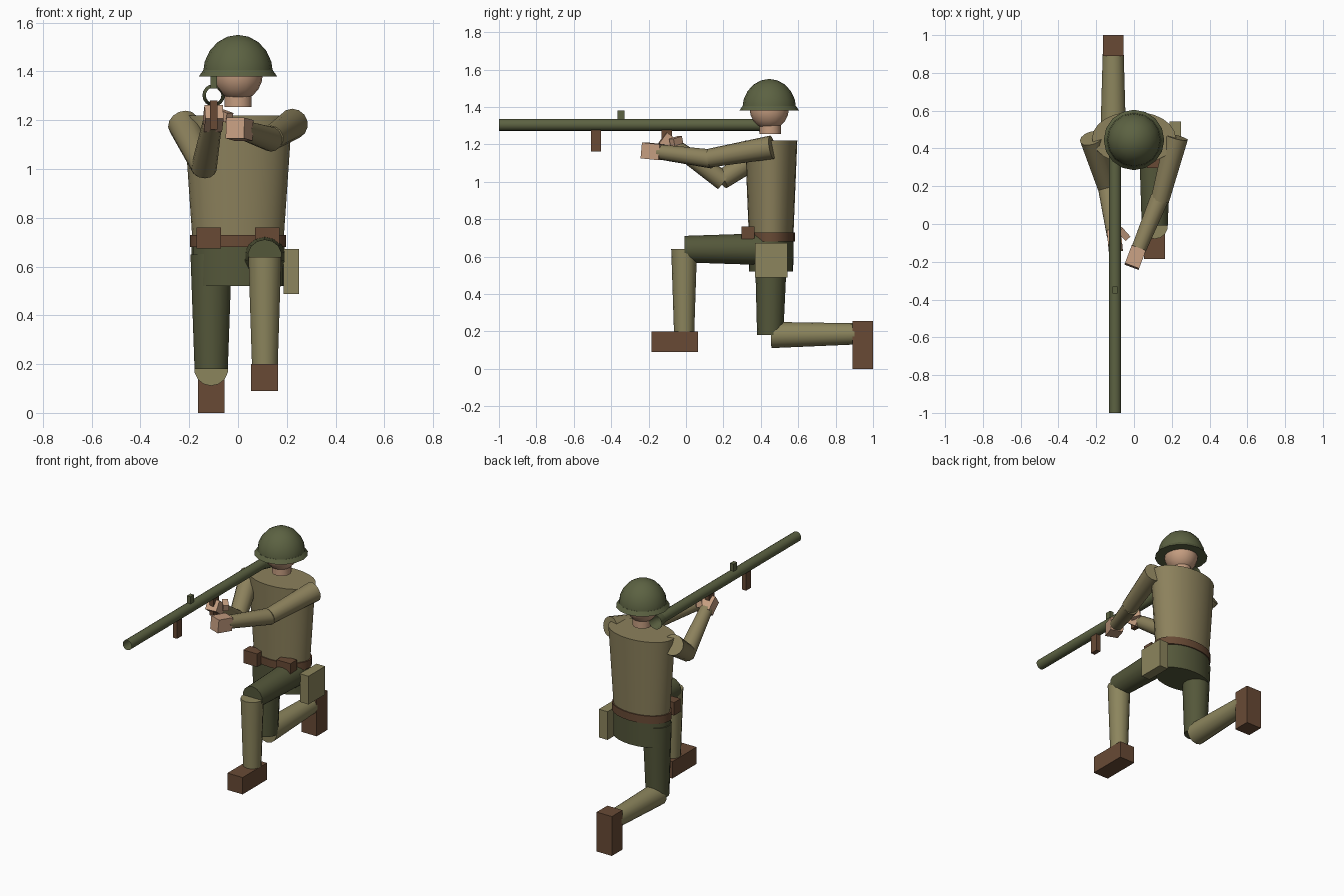
import bpy, bmesh, math
from mathutils import Vector, Matrix

if "Cube" in bpy.data.objects:
    bpy.data.objects.remove(bpy.data.objects["Cube"])


def material(name, r, g, b):
    m = bpy.data.materials.new(name)
    lin = [((c / 255 + 0.055) / 1.055) ** 2.4 for c in (r, g, b)]
    m.diffuse_color = (*lin, 1)
    m.use_nodes = True
    m.node_tree.nodes["Principled BSDF"].inputs["Base Color"].default_value = m.diffuse_color
    return m


KHAKI = material("khaki cloth", 140, 129, 92)
OLIVE = material("dark olive trousers", 84, 87, 58)
GREEN = material("helmet green", 92, 98, 66)
BROWN = material("brown leather", 104, 74, 53)
SKIN = material("skin", 198, 158, 129)
CANVAS = material("canvas", 140, 133, 93)


def finish(name, bm, mat):
    bmesh.ops.recalc_face_normals(bm, faces=bm.faces[:])
    me = bpy.data.meshes.new(name)
    bm.to_mesh(me)
    bm.free()
    me.materials.append(mat)
    ob = bpy.data.objects.new(name, me)
    bpy.context.collection.objects.link(ob)
    bpy.ops.object.select_all(action='DESELECT')
    ob.select_set(True)
    bpy.context.view_layer.objects.active = ob
    bpy.ops.object.shade_smooth_by_angle(angle=math.radians(40))
    return ob


def limb(name, a, b, ra, rb, mat, sides=14, caps=True):
    """Tapered cylinder from point a to point b."""
    a, b = Vector(a), Vector(b)
    d = b - a
    rot = d.to_track_quat('Z', 'Y').to_matrix().to_4x4()
    bm = bmesh.new()
    bmesh.ops.create_cone(bm, cap_ends=caps, segments=sides, radius1=ra, radius2=rb,
                          depth=d.length, matrix=Matrix.Translation((a + b) / 2) @ rot)
    return finish(name, bm, mat)


def oval(name, y, z0, z1, r0, r1, mat, sides=24):
    """Upright oval drum; r0 and r1 are (x, y) radii at bottom and top."""
    bm = bmesh.new()
    rings = []
    for z, (rx, ry) in ((z0, r0), (z1, r1)):
        rings.append([bm.verts.new((rx * math.cos(t), y + ry * math.sin(t), z))
                      for t in (2 * math.pi * i / sides for i in range(sides))])
    for i in range(sides):
        j = (i + 1) % sides
        bm.faces.new((rings[0][i], rings[0][j], rings[1][j], rings[1][i]))
    bm.faces.new(rings[0][::-1])
    bm.faces.new(rings[1])
    return finish(name, bm, mat)


def box(name, lo, hi, mat):
    lo, hi = Vector(lo), Vector(hi)
    bm = bmesh.new()
    bmesh.ops.create_cube(bm, size=1, matrix=Matrix.Translation((lo + hi) / 2)
                          @ Matrix.Diagonal((*(hi - lo), 1)))
    return finish(name, bm, mat)


def hand(name, a, b, w, h):
    """Box continuing a forearm from a to b."""
    a, b = Vector(a), Vector(b)
    d = b - a
    rot = d.to_track_quat('Y', 'Z').to_matrix().to_4x4()
    bm = bmesh.new()
    bmesh.ops.create_cube(bm, size=1, matrix=Matrix.Translation((a + b) / 2) @ rot
                          @ Matrix.Diagonal((w, d.length, h, 1)))
    return finish(name, bm, SKIN)


def ball(name, c, r, mat, cut=None):
    bm = bmesh.new()
    bmesh.ops.create_uvsphere(bm, u_segments=16, v_segments=10, radius=1,
                              matrix=Matrix.Translation(c) @ Matrix.Diagonal((*r, 1)))
    if cut is not None:
        bmesh.ops.bisect_plane(bm, geom=bm.verts[:] + bm.edges[:] + bm.faces[:],
                               plane_co=(0, 0, cut), plane_no=(0, 0, 1), clear_inner=True)
    return finish(name, bm, mat)


# Head and helmet
ball("head", (0, 0.445, 1.39), (0.102, 0.105, 0.11), SKIN)
limb("neck", (0, 0.45, 1.255), (0, 0.45, 1.32), 0.057, 0.057, SKIN)
ball("helmet_dome", (0, 0.445, 1.39), (0.144, 0.144, 0.16), GREEN, cut=1.385)
limb("helmet_brim", (0, 0.445, 1.38), (0, 0.445, 1.405), 0.16, 0.143, GREEN, 16)

# Body
oval("torso", 0.455, 0.68, 1.22, (0.185, 0.118), (0.222, 0.14), KHAKI)
oval("belt", 0.455, 0.68, 0.73, (0.197, 0.127), (0.197, 0.127), BROWN)
oval("hips", 0.455, 0.52, 0.69, (0.19, 0.118), (0.19, 0.12), OLIVE)
for side, s in (("right", -1), ("left", 1)):
    box(f"{side}_pouch", (s * 0.12 - 0.05, 0.297, 0.675), (s * 0.12 + 0.05, 0.365, 0.76), BROWN)
box("hip_bag", (0.187, 0.37, 0.488), (0.25, 0.542, 0.672), CANVAS)

# Kneeling leg
limb("kneeling_thigh", (-0.11, 0.455, 0.65), (-0.11, 0.45, 0.18), 0.087, 0.07, OLIVE)
limb("kneeling_shin", (-0.11, 0.455, 0.181), (-0.11, 0.9, 0.187), 0.07, 0.057, CANVAS)
box("kneeling_boot", (-0.165, 0.89, 0), (-0.055, 1.0, 0.257), BROWN)

# Raised leg
limb("raised_thigh", (0.11, 0.45, 0.64), (0.11, -0.008, 0.64), 0.086, 0.071, OLIVE)
limb("raised_shin", (0.11, -0.01, 0.64), (0.11, -0.01, 0.19), 0.069, 0.054, CANVAS)
box("raised_boot", (0.053, -0.185, 0.09), (0.163, 0.065, 0.2), BROWN)

# Right arm, bent to the trigger
limb("right_upper_arm", (-0.225, 0.455, 1.185), (-0.14, 0.19, 1.01), 0.064, 0.052, KHAKI)
limb("right_forearm", (-0.14, 0.2, 1.005), (-0.105, -0.06, 1.19), 0.053, 0.04, KHAKI)
hand("right_hand", (-0.105, -0.05, 1.18), (-0.098, -0.125, 1.235), 0.075, 0.07)
hand("right_thumb", (-0.075, -0.03, 1.225), (-0.035, -0.075, 1.21), 0.035, 0.04)

# Left arm, reaching forward
limb("left_upper_arm", (0.225, 0.46, 1.185), (0.137, 0.125, 1.127), 0.063, 0.05, KHAKI)
limb("left_forearm", (0.137, 0.14, 1.122), (0.02, -0.145, 1.16), 0.051, 0.04, KHAKI)
hand("left_hand", (0.024, -0.13, 1.158), (-0.012, -0.225, 1.168), 0.08, 0.085)

# Launcher: open tube with a flared rear
limb("launcher_tube", (-0.1, -1, 1.305), (-0.1, 0.4, 1.305), 0.032, 0.032, GREEN, 16, False)
limb("launcher_flare", (-0.1, 0.39, 1.302), (-0.1, 0.46, 1.302), 0.032, 0.046, GREEN, 16, False)
box("launcher_sight", (-0.113, -0.367, 1.33), (-0.087, -0.33, 1.382), GREEN)
box("front_grip", (-0.115, -0.507, 1.162), (-0.085, -0.455, 1.28), BROWN)
box("trigger_grip", (-0.115, -0.13, 1.165), (-0.085, -0.075, 1.28), BROWN)
